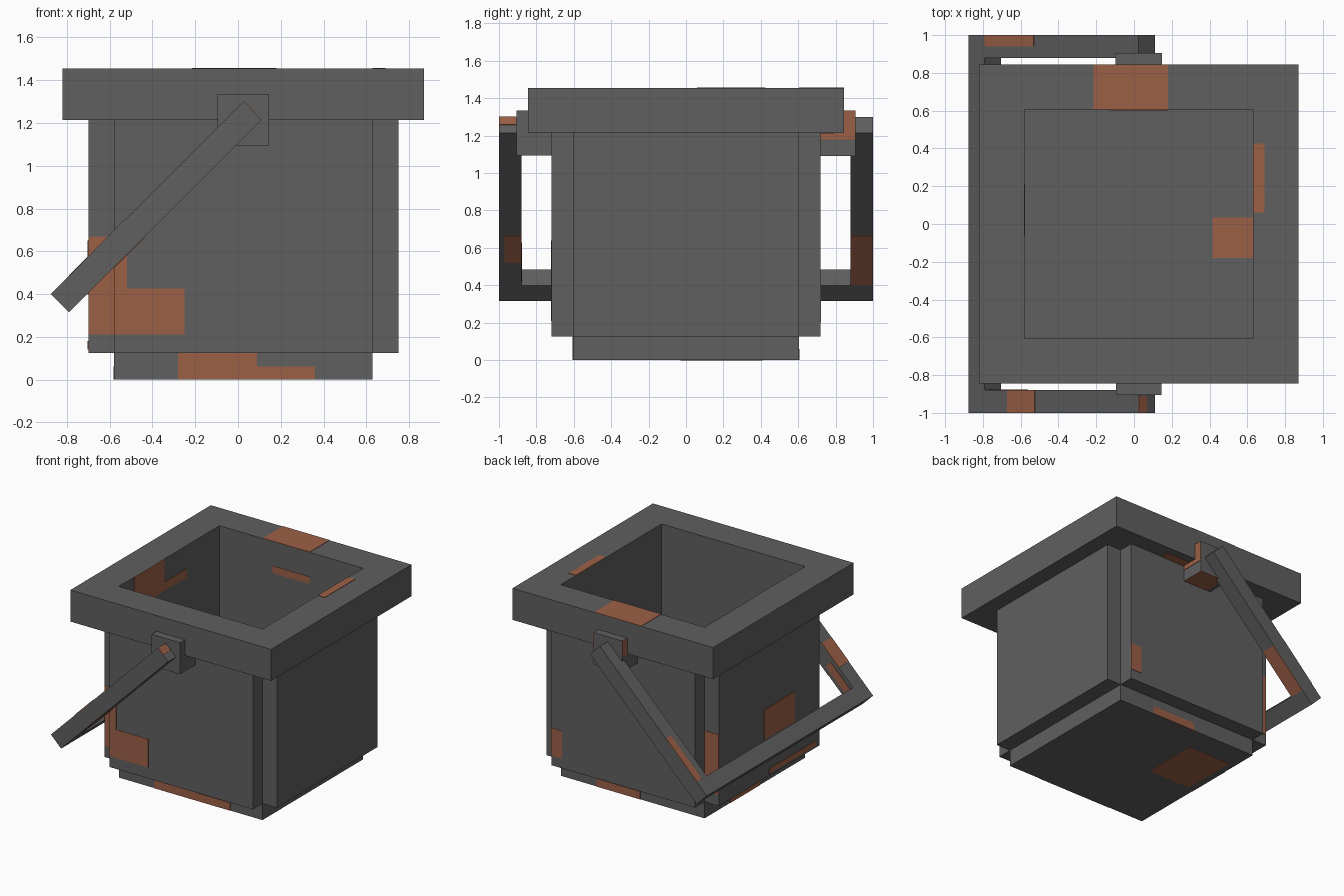
import bpy, bmesh, math
from mathutils import Matrix, Vector

cube = bpy.data.objects.get("Cube")
if cube:
    bpy.data.objects.remove(cube, do_unlink=True)


def material(name, rgb):
    m = bpy.data.materials.new(name)
    m.use_nodes = True
    m.diffuse_color = (*rgb, 1)
    bsdf = next(n for n in m.node_tree.nodes if n.type == 'BSDF_PRINCIPLED')
    bsdf.inputs["Base Color"].default_value = (*rgb, 1)
    return m


IRON = material("dark_iron", (0.116, 0.116, 0.116))
RUST = material("rust", (0.335, 0.117, 0.062))

# Frame of the tilted handle: local x runs up the arm, local z is its upper side
TILT = Matrix.Translation((0.0675, 0, 1.2575)) @ Matrix.Rotation(math.radians(-45), 4, 'Y')


def build(name, boxes, mat, frame=None):
    """One object made of boxes, each given as (x0, x1, y0, y1, z0, z1)."""
    bm = bmesh.new()
    for x0, x1, y0, y1, z0, z1 in boxes:
        m = Matrix.Translation(((x0 + x1) / 2, (y0 + y1) / 2, (z0 + z1) / 2))
        m = m @ Matrix.Diagonal((x1 - x0, y1 - y0, z1 - z0, 1))
        bmesh.ops.create_cube(bm, size=1, matrix=m)
    if frame:
        bm.transform(frame)
    me = bpy.data.meshes.new(name)
    bm.to_mesh(me)
    bm.free()
    me.materials.append(mat)
    ob = bpy.data.objects.new(name, me)
    bpy.context.collection.objects.link(ob)
    return ob


def plate(side, at, a0, a1, b0, b1):
    """Thin box on a face looking along side, e.g. '+x'; a, b are the other two axes."""
    s = 1 if side[0] == '+' else -1
    n = sorted((at - 0.002 * s, at + 0.003 * s))
    return {'x': (*n, a0, a1, b0, b1), 'y': (a0, a1, *n, b0, b1), 'z': (a0, a1, b0, b1, *n)}[side[1]]


def plates(name, specs, frame=None):
    build(name, [plate(*s) for s in specs], RUST, frame)


# Main dimensions
XI0, XI1, YI = -0.58, 0.63, 0.605      # inner square
XW0, XW1, YW = -0.70, 0.75, 0.72       # outside of the walls
XR0, XR1, YR = -0.82, 0.87, 0.845      # outside of the rim
ZB, ZW, ZT = 0.125, 1.215, 1.455       # floor, wall top, rim top

# Bucket
build("base", [(XI0, XI1, -YI, YI, 0, ZB)], IRON)
build("walls", [
    (XI0, XI1, -YW, -YI, ZB, ZW), (XI0, XI1, YI, YW, ZB, ZW),
    (XW0, XI0, -YI, YI, ZB, ZW), (XI1, XW1, -YI, YI, ZB, ZW)], IRON)
build("rim", [
    (XI0, XI1, -YR, -YI, ZW, ZT), (XI0, XI1, YI, YR, ZW, ZT),
    (XR0, XI0, -YR, YR, ZW, ZT), (XI1, XR1, -YR, YR, ZW, ZT)], IRON)

# Handle mounts
build("front_mount", [(-0.095, 0.145, -0.905, -YW, 1.095, 1.335)], IRON)
build("back_mount", [(-0.095, 0.145, YW, 0.905, 1.095, 1.335)], IRON)

# Handle: two arms and a crossbar
build("front_handle_arm", [(-1.273, 0, -1.0, -0.88, -0.06, 0.06)], IRON, TILT)
build("back_handle_arm", [(-1.273, 0, 0.88, 1.0, -0.06, 0.06)], IRON, TILT)
build("handle_crossbar", [(-1.273, -1.153, -0.88, 0.88, -0.06, 0.06)], IRON, TILT)

# Rust on the base and floor
plates("base_rust", [
    ('-y', -YI, -0.28, 0.09, 0, ZB), ('-y', -YI, 0.09, 0.36, 0, 0.06),
    ('+y', YI, -0.04, 0.33, 0, 0.06),
    ('-x', XI0, -0.06, 0.30, 0, 0.06),
    ('-z', 0.002, -0.53, -0.165, -0.03, 0.41),
    ('+z', ZB, 0.415, XI1, -0.18, 0.035)])

# Rust on the walls
plates("wall_rust", [
    ('-y', -YW, XI0, -0.25, 0.21, 0.425), ('-y', -YW, XI0, -0.52, 0.425, 0.64),
    ('-y', -YI, XW0, XI0, 0.21, 0.67), ('+y', YI, XW0, XI0, 0.21, 0.67),
    ('+y', YW, 0.54, XI1, 0.20, 0.41),
    ('-x', XW0, -0.31, 0.06, 0.42, 0.65), ('-x', XW0, -0.56, 0.0, 0.14, 0.18)])

# Rust on the rim
plates("rim_rust", [
    ('+z', ZT, -0.215, 0.18, YI, YR), ('+z', ZT, XI1, 0.69, 0.06, 0.425),
    ('+x', XI0, -0.42, -0.06, ZW, ZT), ('+x', XI0, -0.06, 0.21, ZW, 1.28),
    ('-y', YI, -0.13, 0.18, ZW, 1.27),
    ('-z', ZW, 0.15, 0.35, YW, 0.79)])

# Rust on the back mount
plates("mount_rust", [
    ('+x', 0.145, YW, 0.905, 1.18, 1.335), ('-x', -0.095, YW, 0.905, 1.21, 1.335),
    ('-z', 1.095, -0.06, 0.145, YW, 0.905)])

# Rust on the handle
plates("handle_rust", [
    ('+z', 0.06, -1.153, -0.785, 0.94, 1.0), ('+z', 0.06, -0.983, -0.778, -1.0, -0.88),
    ('-z', -0.06, -0.983, -0.778, -0.97, -0.88), ('-z', -0.06, -1.153, -0.778, 0.88, 1.0),
    ('+x', 0.0, -1.0, -0.91, 0.0, 0.06),
    ('+y', -0.88, -1.153, -0.92, -0.03, 0.03)], TILT)
